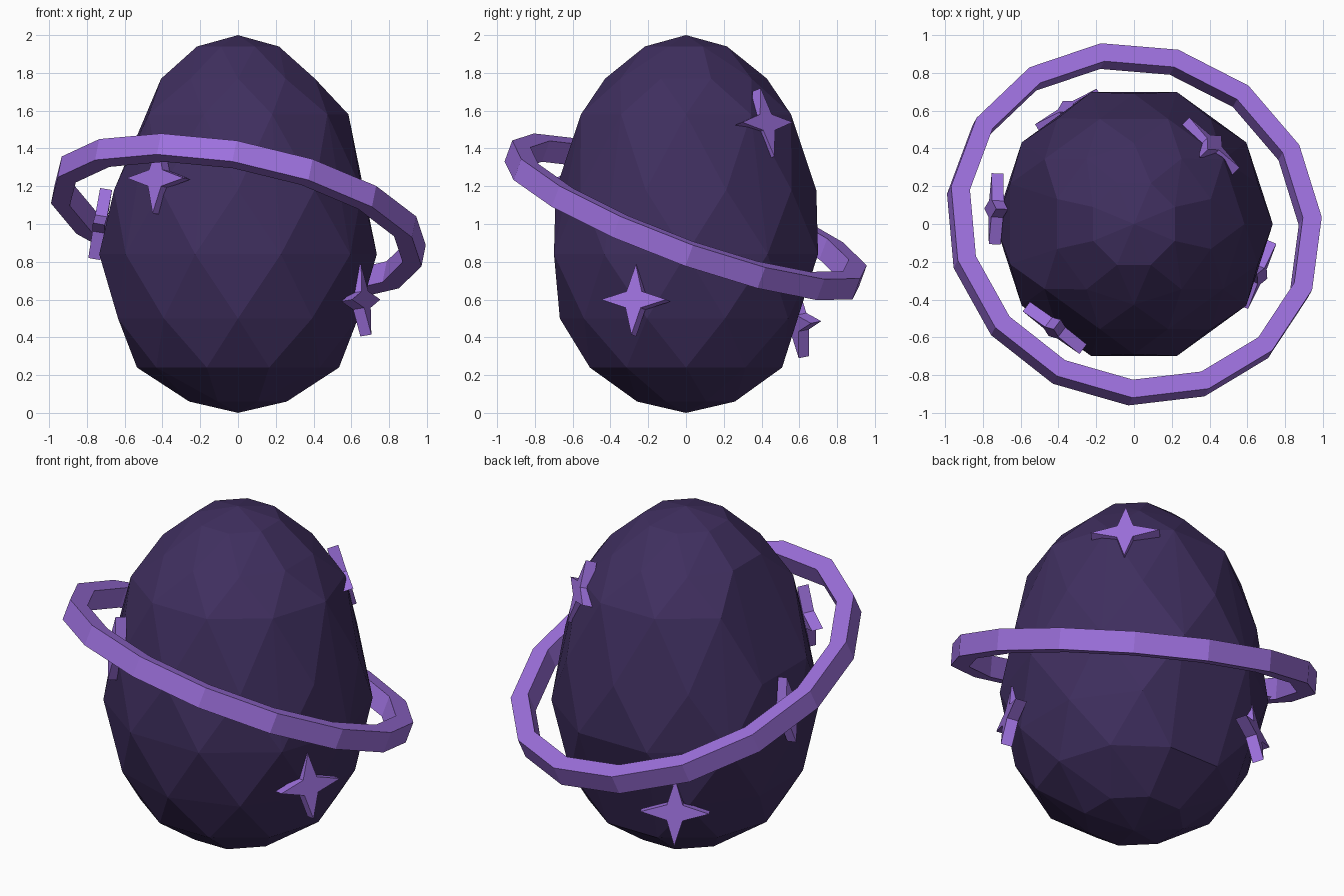
import bpy, bmesh, math
from mathutils import Vector

if "Cube" in bpy.data.objects:
    bpy.data.objects.remove(bpy.data.objects["Cube"])


def material(name, rgb):
    m = bpy.data.materials.new(name)
    m.diffuse_color = (*rgb, 1)
    m.use_nodes = True
    m.node_tree.nodes["Principled BSDF"].inputs["Base Color"].default_value = m.diffuse_color
    return m


dark = material("dark_plum", (0.050, 0.028, 0.114))
violet = material("bright_violet", (0.34, 0.165, 0.73))


def finish(name, bm, mat):
    bmesh.ops.recalc_face_normals(bm, faces=bm.faces)
    mesh = bpy.data.meshes.new(name)
    bm.to_mesh(mesh)
    bm.free()
    mesh.materials.append(mat)
    ob = bpy.data.objects.new(name, mesh)
    bpy.context.collection.objects.link(ob)
    return ob


# Faceted egg: staggered rings of (radius, height, sides, first angle, skipped corners) in a hull
rings = [(0.28, 0.06, 8, 22.5, ()), (0.535, 0.24, 10, 0, ()), (0.668, 0.50, 10, 18, (2,)),
         (0.735, 0.84, 10, 0, ()), (0.69, 1.18, 10, 18, ()), (0.585, 1.58, 10, 0, (5,)),
         (0.428, 1.77, 10, 18, ()), (0.235, 1.94, 8, 22.5, ())]
bm = bmesh.new()
bm.verts.new((0, 0, 0))
bm.verts.new((0, 0, 2))
for r, z, n, start, skipped in rings:
    for k in range(n):
        if k not in skipped:
            a = math.radians(start) + math.tau * k / n
            bm.verts.new((r * math.cos(a), r * math.sin(a), z))
bmesh.ops.convex_hull(bm, input=bm.verts[:])
bmesh.ops.delete(bm, geom=[v for v in bm.verts if not v.link_faces], context='VERTS')
finish("egg_body", bm, dark)

# Tilted fifteen-sided hoop with a square section
normal = Vector((0.20, 0.37, 1)).normalized()
u = Vector((1, 0, -0.20)).normalized()
v = normal.cross(u)
centre = Vector((0, 0, 1.035))
bm = bmesh.new()
sections = []
for k in range(15):
    a = math.radians(1 + 24 * k)
    out = u * math.cos(a) + v * math.sin(a)
    sections.append([bm.verts.new(centre + out * r + normal * h)
                     for r, h in ((0.902, -0.06), (1.004, -0.06), (1.004, 0.06), (0.902, 0.06))])
for k in range(15):
    s, t = sections[k], sections[(k + 1) % 15]
    for j in range(4):
        bm.faces.new((s[j], t[j], t[(j + 1) % 4], s[(j + 1) % 4]))
finish("orbit_hoop", bm, violet)


# Four-pointed stars fixed to the shell
def star(name, position, facing, tip=0.188, notch=0.062, depth=0.064):
    n = Vector(facing).normalized()
    side = Vector((0, 0, 1)).cross(n).normalized()
    up = n.cross(side)
    bm = bmesh.new()
    outline = []
    for k in range(8):
        r = notch if k % 2 else tip
        a = math.tau * k / 8
        outline.append(Vector(position) + (side * math.cos(a) + up * math.sin(a)) * r)
    back = [bm.verts.new(p - n * depth / 2) for p in outline]
    front = [bm.verts.new(p + n * depth / 2) for p in outline]
    bm.faces.new(front)
    bm.faces.new(back[::-1])
    for k in range(8):
        j = (k + 1) % 8
        bm.faces.new((back[k], back[j], front[j], front[k]))
    finish(name, bm, violet)


star("star_front", (-0.42, -0.55, 1.24), (-0.60, -0.80, 0.12))
star("star_right", (0.65, -0.265, 0.595), (0.92, -0.40, 0.16))
star("star_left", (-0.73, 0.08, 1.00), (-1.0, 0.04, 0.17))
star("star_back_high", (0.405, 0.41, 1.53), (0.70, 0.70, 0.28))
star("star_back_low", (-0.345, 0.595, 0.48), (-0.50, 0.866, 0.18))
